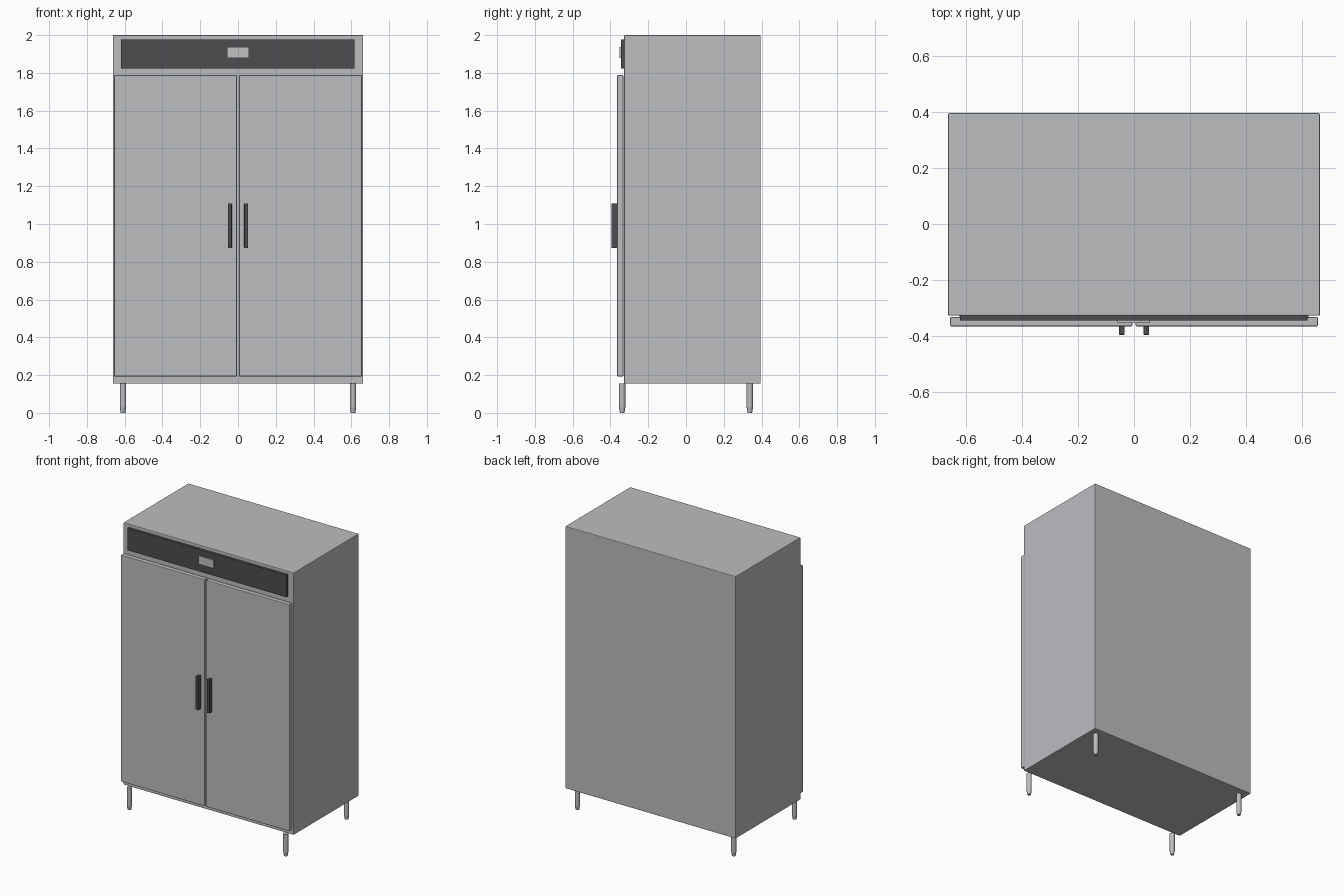
import bpy
import bmesh
from mathutils import Matrix, Vector

cube = bpy.data.objects.get("Cube")
if cube:
    bpy.data.objects.remove(cube, do_unlink=True)


def material(name, color):
    mat = bpy.data.materials.new(name)
    mat.use_nodes = True
    mat.diffuse_color = (*color, 1)
    mat.node_tree.nodes["Principled BSDF"].inputs["Base Color"].default_value = (*color, 1)
    return mat


steel = material("brushed steel", (0.50, 0.51, 0.53))
dark = material("dark plastic", (0.075, 0.075, 0.083))
pale = material("display grey", (0.53, 0.54, 0.55))


def add_object(name, bm, mat, bevel=0):
    mesh = bpy.data.meshes.new(name)
    bm.to_mesh(mesh)
    bm.free()
    mesh.materials.append(mat)
    obj = bpy.data.objects.new(name, mesh)
    bpy.context.collection.objects.link(obj)
    if bevel:
        mod = obj.modifiers.new("soft edges", "BEVEL")
        mod.width = bevel
        mod.segments = 2
    return obj


def box(name, low, high, mat, bevel=0):
    low, high = Vector(low), Vector(high)
    bm = bmesh.new()
    bmesh.ops.create_cube(bm, size=1, matrix=Matrix.Translation((low + high) / 2)
                          @ Matrix.Diagonal((*(high - low), 1)))
    return add_object(name, bm, mat, bevel)


def leg(name, x, y):
    # Round post with a tapered foot
    bm = bmesh.new()
    for bottom, top, r_bottom, r_top in ((0.03, 0.156, 0.017, 0.017), (0, 0.03, 0.012, 0.017)):
        bmesh.ops.create_cone(bm, cap_ends=True, segments=16, radius1=r_bottom, radius2=r_top,
                              depth=top - bottom,
                              matrix=Matrix.Translation((x, y, (bottom + top) / 2)))
    obj = add_object(name, bm, steel)
    bpy.ops.object.select_all(action="DESELECT")
    obj.select_set(True)
    bpy.context.view_layer.objects.active = obj
    bpy.ops.object.shade_smooth_by_angle()


# Cabinet and control panel
box("cabinet", (-0.663, -0.327, 0.155), (0.663, 0.395, 2), steel, 0.004)
box("control_panel", (-0.62, -0.345, 1.823), (0.618, -0.326, 1.978), dark, 0.001)
box("display", (-0.059, -0.353, 1.878), (0.057, -0.344, 1.936), pale)

# Mirrored doors, handles and legs
for side, s in (("left", 1), ("right", -1)):
    x0, x1 = sorted((s * 0.006, s * 0.656))
    box(side + "_door", (x0, -0.365, 0.193), (x1, -0.332, 1.788), steel, 0.004)
    x0, x1 = sorted((s * 0.033, s * 0.054))
    box(side + "_handle", (x0, -0.395, 0.873), (x1, -0.364, 1.108), dark, 0.002)
    leg(side + "_front_leg", s * 0.609, -0.338)
    leg(side + "_back_leg", s * 0.609, 0.338)
